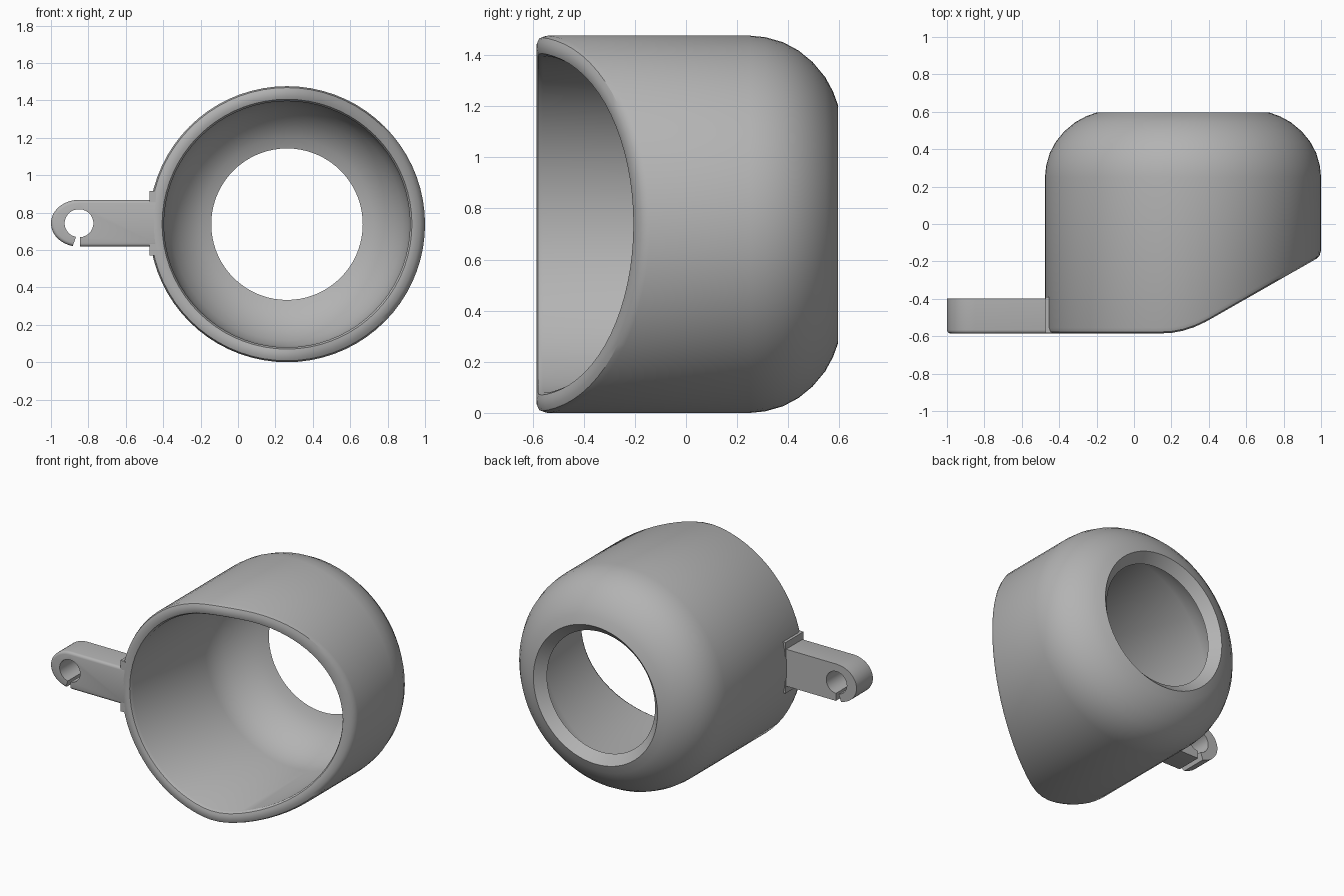
import bpy, bmesh
from math import sin, cos, pi, radians

cube = bpy.data.objects.get("Cube")
if cube:
    bpy.data.objects.remove(cube, do_unlink=True)

grey = bpy.data.materials.new("grey plastic")
grey.use_nodes = True
COLOR = (0.45, 0.45, 0.45, 1)
grey.diffuse_color = COLOR
grey.node_tree.nodes["Principled BSDF"].inputs["Base Color"].default_value = COLOR

CX, CZ = 0.262, 0.738      # cup axis, running along y
FRONT = -0.585


def finish(bm, name):
    bmesh.ops.recalc_face_normals(bm, faces=bm.faces[:])
    mesh = bpy.data.meshes.new(name)
    bm.to_mesh(mesh)
    bm.free()
    obj = bpy.data.objects.new(name, mesh)
    bpy.context.collection.objects.link(obj)
    mesh.materials.append(grey)
    bpy.ops.object.select_all(action='DESELECT')
    obj.select_set(True)
    bpy.context.view_layer.objects.active = obj
    bpy.ops.object.shade_smooth_by_angle(angle=radians(32))
    return obj


def rim_y(x):
    """Front edge: flat, then a soft bend into a slanted cut towards +x."""
    if x < 0.15:
        return FRONT
    if x < 0.40:
        return FRONT + 0.57 * (x - 0.15) ** 2 / 0.5
    return FRONT + 0.57 * (x - 0.275)


# Cup: closed wall profile (radius, y) swept round the axis
rim = [(0.658, 0.025), (0.668, 0.006), (0.685, 0), (0.712, 0), (0.73, 0.008), (0.738, 0.03)]
outer = [(0.738, 0.25), (0.732, 0.31), (0.712, 0.38), (0.68, 0.44), (0.635, 0.495),
         (0.575, 0.545), (0.52, 0.575), (0.465, 0.595)]
inner = [(0.405, 0.535), (0.46, 0.515), (0.52, 0.475), (0.575, 0.42),
         (0.62, 0.35), (0.648, 0.28), (0.658, 0.21)]
SIDES = 72
bm = bmesh.new()
rings = []
for i in range(SIDES):
    a = 2 * pi * i / SIDES
    ring = []
    for r, d in rim:
        x = CX + r * cos(a)
        ring.append(bm.verts.new((x, rim_y(x) + d, CZ + r * sin(a))))
    for r, y in outer + inner:
        ring.append(bm.verts.new((CX + r * cos(a), y, CZ + r * sin(a))))
    rings.append(ring)
n = len(rings[0])
for i in range(SIDES):
    p, q = rings[i], rings[(i + 1) % SIDES]
    for j in range(n):
        k = (j + 1) % n
        bm.faces.new((p[j], p[k], q[k], q[j]))
finish(bm, "cup")

# Side arm: outline with a rounded end, a round eye and a slot below it
ARM_Z, EYE_X = 0.743, -0.85


def arc(rx, rz, start, end, steps):
    return [(EYE_X + rx * cos(radians(start + (end - start) * i / steps)),
             ARM_Z + rz * sin(radians(start + (end - start) * i / steps)))
            for i in range(steps + 1)]


outside = [(-0.44, 0.868)] + arc(0.15, 0.125, 90, 257, 20)
eye = arc(0.077, 0.075, 258, -86, 28)
outline = outside + eye + [(-0.845, 0.618), (-0.44, 0.618)]
bm = bmesh.new()
front = [bm.verts.new((x, FRONT, z)) for x, z in outline]
face = bm.faces.new(front)
out = bmesh.ops.extrude_face_region(bm, geom=[face], use_keep_orig=True)
for v in out["geom"]:
    if isinstance(v, bmesh.types.BMVert):
        v.co.y = -0.397
bmesh.ops.recalc_face_normals(bm, faces=bm.faces[:])
edges = [bm.edges.get((front[i], front[i + 1])) for i in range(len(outside) - 1)]
edges.append(bm.edges.get((front[-2], front[-1])))
bmesh.ops.bevel(bm, geom=edges, offset=0.018, segments=3, profile=0.5,
                affect='EDGES', clamp_overlap=True)
finish(bm, "hook_arm")

# Thin mounting plate between arm and cup
bm = bmesh.new()
bmesh.ops.create_cube(bm, size=1)
for v in bm.verts:
    v.co.x = -0.455 + v.co.x * 0.034
    v.co.y = -0.487 + v.co.y * 0.194
    v.co.z = ARM_Z + v.co.z * 0.345
finish(bm, "mount_plate")
